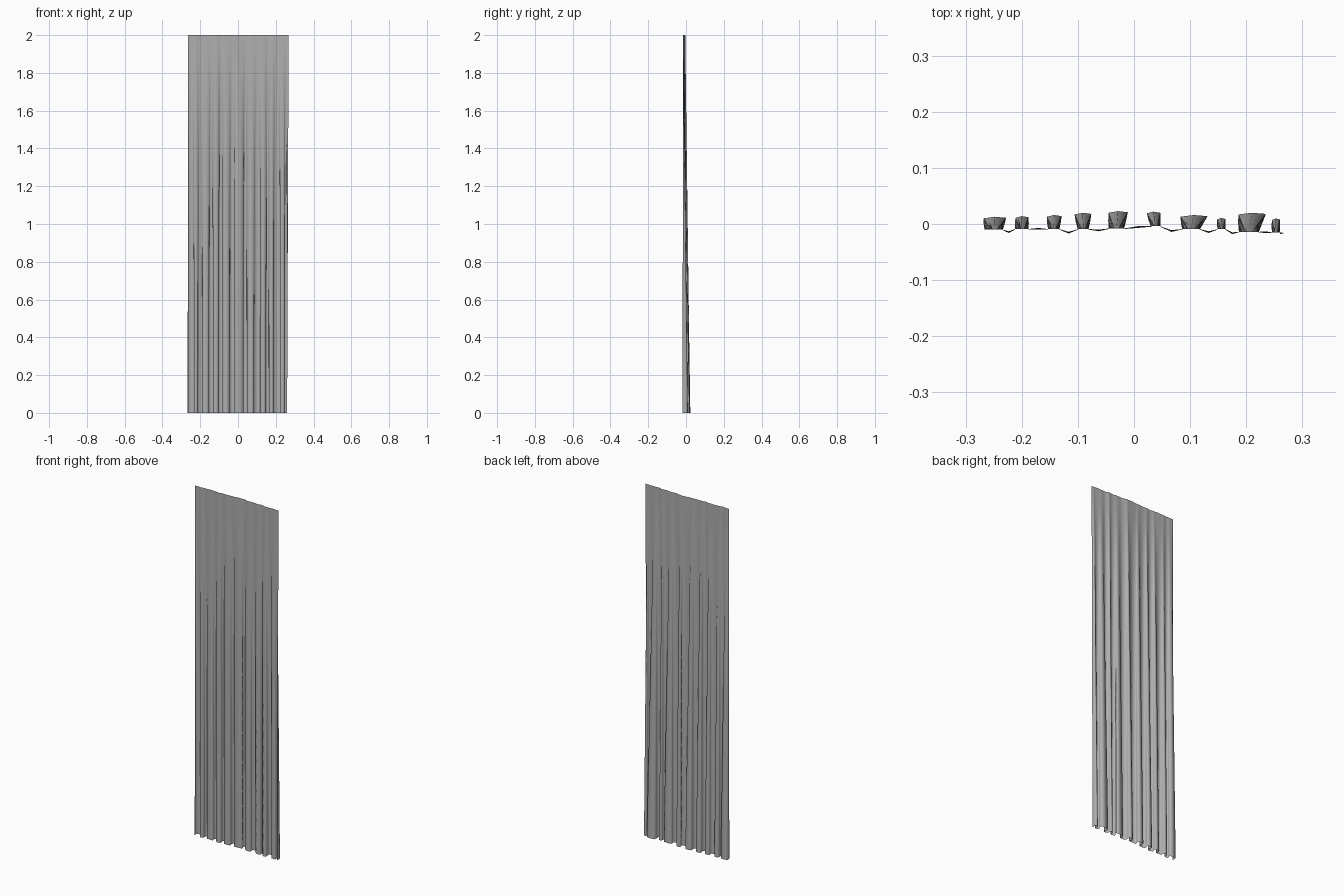
import bpy, bmesh

# Folds at the hem: left base x, left back x, right back x, right base x, back y, hung y
FOLDS = [
    (-0.266, -0.270, -0.227, -0.234, 0.011, -0.010),
    (-0.212, -0.213, -0.187, -0.188, 0.012, -0.009),
    (-0.153, -0.157, -0.128, -0.133, 0.014, -0.009),
    (-0.100, -0.108, -0.075, -0.081, 0.018, -0.009),
    (-0.045, -0.047, -0.010, -0.018, 0.021, -0.008),
    (0.030, 0.021, 0.048, 0.047, 0.020, -0.004),
    (0.086, 0.081, 0.132, 0.117, 0.014, -0.009),
    (0.149, 0.146, 0.164, 0.163, 0.009, -0.009),
    (0.187, 0.184, 0.236, 0.222, 0.018, -0.014),
    (0.246, 0.244, 0.261, 0.260, 0.008, -0.015),
]
# y of the cloth in the valley after each fold
VALLEYS = [-0.013, -0.007, -0.014, -0.010, -0.004, -0.011, -0.013, -0.015, -0.013]
HEIGHT, ROWS = 2.0, 24

# Matching hem and heading profiles
hem, head = [], []
for i, (bl, tl, tr, br, yb, yh) in enumerate(FOLDS):
    mid = (tl + tr) / 2
    hem += [(bl, yh - 0.001), ((bl + tl) / 2, (yh + yb) / 2), (tl + 0.002, yb - 0.001),
            (mid, yb + 0.002), (tr - 0.001, yb), ((br + tr) / 2, (yh + yb) / 2),
            (br, yh - 0.001)]
    head += [(bl + (br - bl) * k / 6, yh) for k in range(7)]
    if i < len(VALLEYS):
        x = (br + FOLDS[i + 1][0]) / 2
        hem.append((x, VALLEYS[i] - 0.003))
        head.append((x, VALLEYS[i]))
hem.append((0.260, -0.018))
head.append((0.268, -0.016))

# Curtain cloth lofted from hem to heading
bm = bmesh.new()
rows = []
for r in range(ROWS + 1):
    t = r / ROWS
    rows.append([bm.verts.new((a[0] + (b[0] - a[0]) * t, a[1] + (b[1] - a[1]) * t, HEIGHT * t))
                 for a, b in zip(hem, head)])
for lo, hi in zip(rows, rows[1:]):
    for k in range(len(lo) - 1):
        bm.faces.new((lo[k], lo[k + 1], hi[k + 1], hi[k]))
for f in bm.faces:
    f.smooth = True
mesh = bpy.data.meshes.new("curtain_panel")
bm.to_mesh(mesh)
bm.free()
curtain = bpy.data.objects.new("curtain_panel", mesh)
bpy.context.collection.objects.link(curtain)

# Darker grey cloth
cloth = bpy.data.materials.new("grey_cloth")
cloth.diffuse_color = (0.43, 0.43, 0.43, 1)
mesh.materials.append(cloth)
